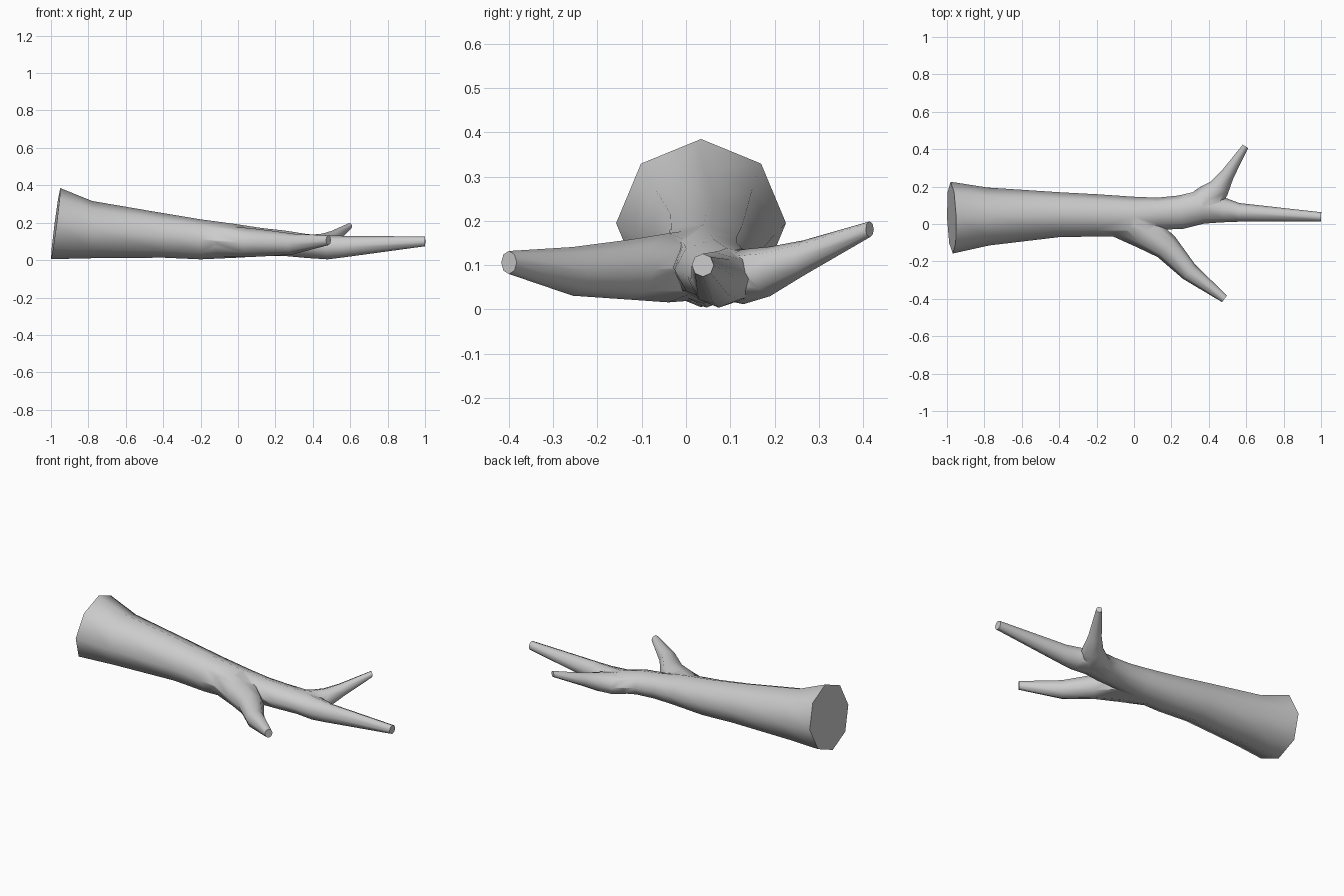
import bpy
import bmesh
import math
from mathutils import Vector

SIDES = 8

cube = bpy.data.objects.get("Cube")
if cube:
    bpy.data.objects.remove(cube, do_unlink=True)

bark = bpy.data.materials.new("grey_bark")
bark.use_nodes = True
colour = (0.6, 0.6, 0.6, 1)
bark.diffuse_color = colour
bark.node_tree.nodes["Principled BSDF"].inputs["Base Color"].default_value = colour


def limb(name, rings, lean=0.0):
    """Eight-sided tapering tube; rings are (x, y, z, half width, half height)."""
    bm = bmesh.new()
    loops = []
    for i, (x, y, z, wide, high) in enumerate(rings):
        before, after = rings[max(i - 1, 0)], rings[min(i + 1, len(rings) - 1)]
        along = Vector((after[0] - before[0], after[1] - before[1], 0)).normalized()
        across = Vector((-along.y, along.x, 0))
        up = Vector((lean if i == 0 else 0, 0, 1))
        loop = []
        for k in range(SIDES):
            a = math.tau * k / SIDES
            p = Vector((x, y, z)) + across * wide * math.cos(a) + up * high * math.sin(a)
            loop.append(bm.verts.new(p))
        loops.append(loop)
    for a, b in zip(loops, loops[1:]):
        for k in range(SIDES):
            n = (k + 1) % SIDES
            bm.faces.new((a[k], a[n], b[n], b[k]))
    bm.faces.new(loops[0])
    bm.faces.new(loops[-1])
    bmesh.ops.recalc_face_normals(bm, faces=bm.faces)
    mesh = bpy.data.meshes.new(name)
    bm.to_mesh(mesh)
    bm.free()
    mesh.materials.append(bark)
    obj = bpy.data.objects.new(name, mesh)
    bpy.context.collection.objects.link(obj)
    return obj


# Flared trunk running into the long straight branch
trunk = limb("fallen_trunk", [
    (-0.975, 0.034, 0.195, 0.192, 0.19),
    (-0.78, 0.04, 0.163, 0.155, 0.153),
    (-0.4, 0.05, 0.132, 0.12, 0.119),
    (-0.2, 0.046, 0.111, 0.113, 0.107),
    (0.0, 0.04, 0.102, 0.106, 0.089),
    (0.13, 0.055, 0.096, 0.086, 0.075),
    (0.25, 0.063, 0.09, 0.09, 0.068),
    (0.37, 0.092, 0.075, 0.09, 0.064),
    (0.48, 0.074, 0.068, 0.066, 0.064),
    (0.56, 0.062, 0.072, 0.05, 0.058),
    (1.0, 0.038, 0.1, 0.025, 0.026),
], lean=0.13)

# Side branches, starting inside the trunk
front_branch = limb("front_branch", [
    (-0.1, 0.015, 0.1, 0.08, 0.08),
    (0.06, -0.04, 0.094, 0.095, 0.078),
    (0.175, -0.125, 0.09, 0.071, 0.068),
    (0.295, -0.256, 0.086, 0.05, 0.055),
    (0.484, -0.4, 0.106, 0.022, 0.026),
])
back_branch = limb("back_branch", [
    (0.3, 0.09, 0.075, 0.06, 0.055),
    (0.4, 0.13, 0.074, 0.082, 0.062),
    (0.453, 0.19, 0.086, 0.058, 0.056),
    (0.5, 0.265, 0.116, 0.037, 0.04),
    (0.596, 0.415, 0.181, 0.017, 0.018),
])

# Fuse the branches into one solid
for branch in (front_branch, back_branch):
    mod = trunk.modifiers.new("join_" + branch.name, "BOOLEAN")
    mod.operation = "UNION"
    mod.solver = "EXACT"
    mod.object = branch
bpy.context.view_layer.update()
fused = bpy.data.meshes.new_from_object(
    trunk.evaluated_get(bpy.context.evaluated_depsgraph_get()))
trunk.modifiers.clear()
trunk.data = fused
fused.materials.clear()
fused.materials.append(bark)
for branch in (front_branch, back_branch):
    bpy.data.objects.remove(branch, do_unlink=True)

# Smooth bark with crisp cut ends
bpy.ops.object.select_all(action="DESELECT")
trunk.select_set(True)
bpy.context.view_layer.objects.active = trunk
bpy.ops.object.shade_smooth_by_angle(angle=math.radians(62))
